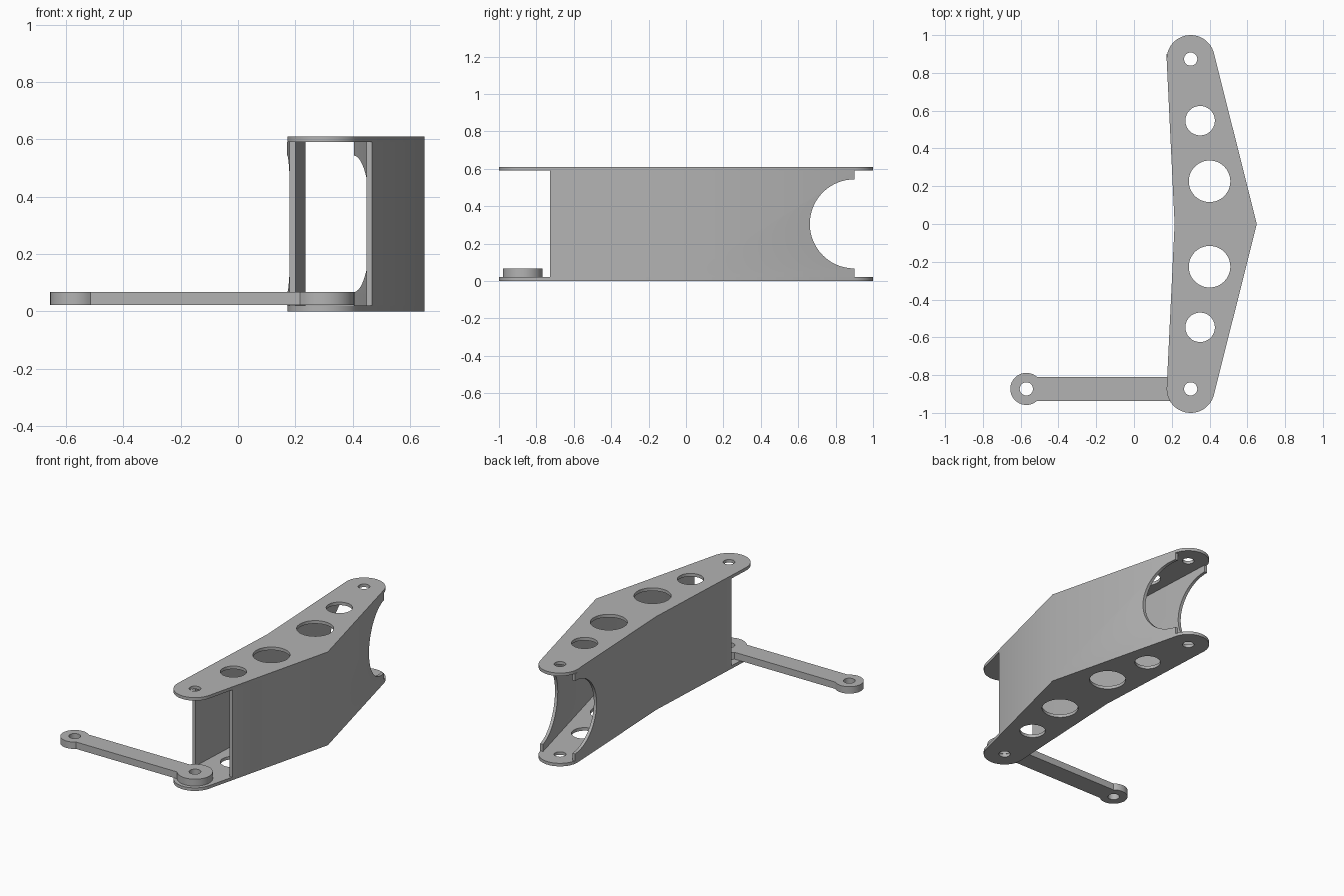
import bpy, bmesh
from math import pi, cos, sin, atan2, asin, hypot

if "Cube" in bpy.data.objects:
    bpy.data.objects.remove(bpy.data.objects["Cube"])

grey = bpy.data.materials.new("light grey")
grey.diffuse_color = (0.45, 0.45, 0.45, 1)
grey.use_nodes = True
grey.node_tree.nodes["Principled BSDF"].inputs["Base Color"].default_value = grey.diffuse_color

H, T = 0.61, 0.02            # overall height, sheet thickness
EX, EY, R = 0.30, 0.873, 0.127   # rounded end centre and radius
APEX, WAIST = 0.65, 0.215    # outer and inner side x at the middle


def arc(cx, cy, r, a0, a1, n=32):
    return [(cx + r * cos(a0 + (a1 - a0) * i / n), cy + r * sin(a0 + (a1 - a0) * i / n))
            for i in range(n + 1)]


def circle(cx, cy, r, n=48):
    return arc(cx, cy, r, 0, 2 * pi, n)[:-1]


def extrude(name, loops, z0, z1):
    """Solid from a plan outline plus hole loops, between two heights."""
    cu = bpy.data.curves.new(name + "_profile", 'CURVE')
    cu.dimensions, cu.fill_mode, cu.extrude = '2D', 'BOTH', (z1 - z0) / 2
    for loop in loops:
        sp = cu.splines.new('POLY')
        sp.points.add(len(loop) - 1)
        for p, (x, y) in zip(sp.points, loop):
            p.co = (x, y, 0, 1)
        sp.use_cyclic_u = True
    tmp = bpy.data.objects.new(name + "_tmp", cu)
    bpy.context.collection.objects.link(tmp)
    me = bpy.data.meshes.new_from_object(tmp.evaluated_get(bpy.context.evaluated_depsgraph_get()))
    bpy.data.objects.remove(tmp)
    bm = bmesh.new()
    bm.from_mesh(me)
    bmesh.ops.remove_doubles(bm, verts=bm.verts, dist=1e-5)
    bmesh.ops.translate(bm, verts=bm.verts, vec=(0, 0, (z0 + z1) / 2))
    bmesh.ops.recalc_face_normals(bm, faces=bm.faces)
    bm.to_mesh(me)
    bm.free()
    me.materials.clear()
    me.materials.append(grey)
    ob = bpy.data.objects.new(name, me)
    bpy.context.collection.objects.link(ob)
    smooth(ob)
    return ob


def smooth(ob):
    bpy.ops.object.select_all(action='DESELECT')
    ob.select_set(True)
    bpy.context.view_layer.objects.active = ob
    bpy.ops.object.shade_smooth_by_angle(angle=0.5)


def tangent(px, side):
    """Angle of the line from (px, 0) that touches the rounded end."""
    dx = EX - px
    return atan2(EY, dx) - side * asin(R / hypot(dx, EY))


# Plates: rounded ends joined to the middle points by tangent lines
right_dir, left_dir = tangent(APEX, 1), tangent(WAIST, -1)
back = arc(EX, EY, R, right_dir - pi / 2, left_dir + pi / 2)
outline = [(APEX, 0)] + back + [(WAIST, 0)] + [(x, -y) for x, y in reversed(back)]
holes = [circle(x, s * y, r) for s in (1, -1)
         for x, y, r in ((EX, EY, 0.035), (0.35, 0.547, 0.078), (0.40, 0.226, 0.11))]
extrude("bottom_plate", [outline] + holes, 0, T)
extrude("top_plate", [outline] + holes, H - T, H)

# Side walls: bent sheets following the plate edges
FRONT, BACK = -0.727, 0.90
walls = []
for name, px, ang, t in (("outer_wall", APEX, right_dir, -T), ("inner_wall", WAIST, left_dir, T)):
    path = [(px + abs(y) * cos(ang) / sin(ang), y) for y in (FRONT, 0, BACK)]
    plan = path + [(x + t, y) for x, y in reversed(path)]
    walls.append(extrude(name, [plan], T, H - T))

# Round notch through the back of both walls
bpy.ops.mesh.primitive_cylinder_add(vertices=96, radius=0.238, depth=2,
                                    location=(0.3, BACK, H / 2), rotation=(0, pi / 2, 0))
cutter = bpy.context.object
cutter.name = "notch_cutter"
cutter.data.materials.append(grey)
for w in walls:
    m = w.modifiers.new("notch", 'BOOLEAN')
    m.operation, m.object, m.solver = 'DIFFERENCE', cutter, 'EXACT'
    bpy.context.view_layer.objects.active = w
    bpy.ops.object.modifier_move_to_index(modifier="notch", index=0)
    bpy.ops.object.modifier_apply(modifier="notch")
    smooth(w)
bpy.data.objects.remove(cutter)

# Lever arm: a bar between two pierced bosses
LX, LR, BR, HW = -0.57, 0.085, 0.106, 0.064
a, b = asin(HW / LR), asin(HW / BR)
lever = arc(LX, -EY, LR, a, 2 * pi - a) + arc(EX, -EY, BR, b - pi, pi - b)
extrude("lever_arm", [lever, circle(LX, -EY, 0.035), circle(EX, -EY, 0.035)], 0.022, 0.067)
